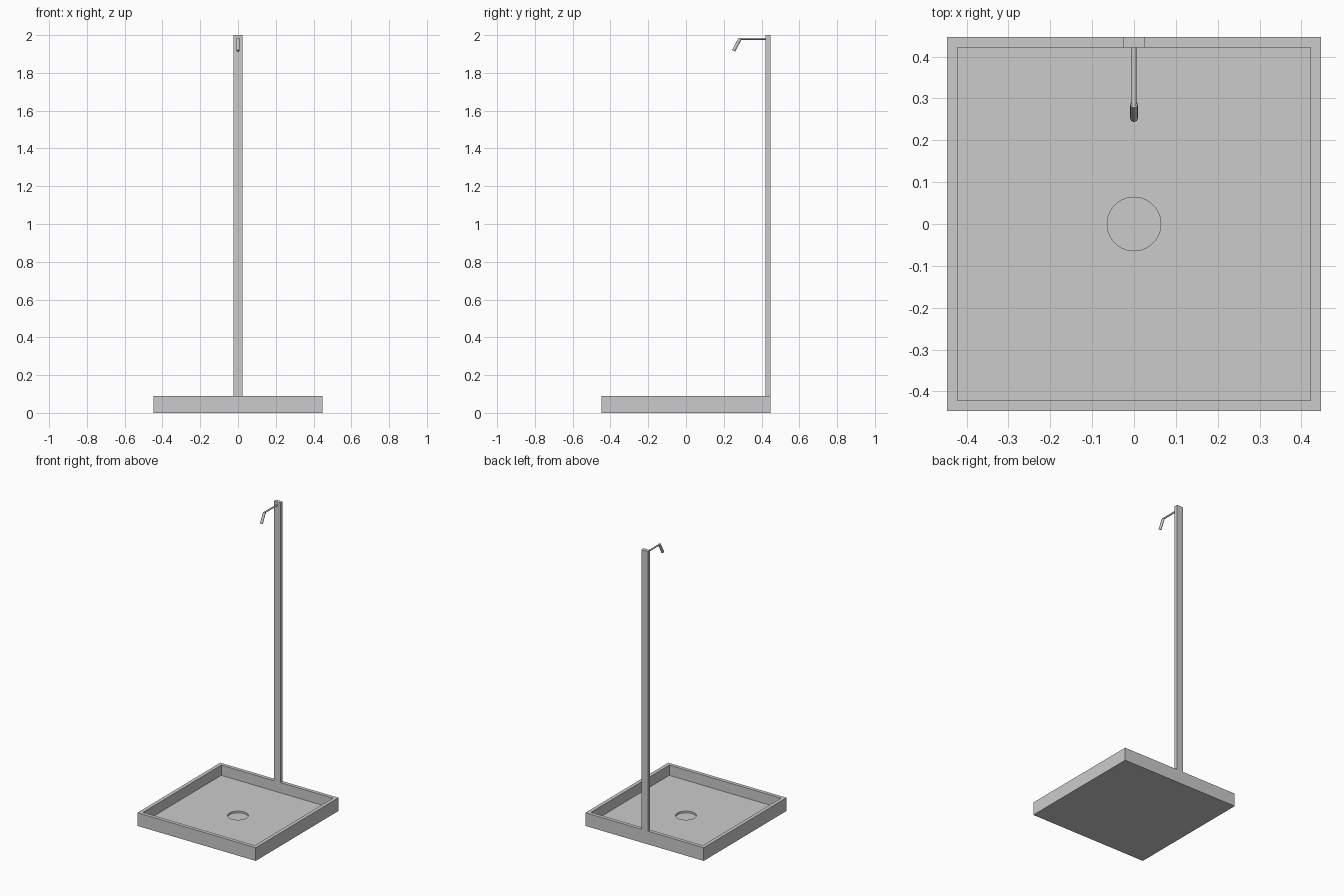
import bpy, bmesh, math
from mathutils import Vector

cube = bpy.data.objects.get("Cube")
if cube:
    bpy.data.objects.remove(cube, do_unlink=True)

grey = bpy.data.materials.new("plain grey")
grey.use_nodes = True
GREY = (0.6, 0.6, 0.6, 1)
grey.diffuse_color = GREY
grey.node_tree.nodes["Principled BSDF"].inputs["Base Color"].default_value = GREY

HALF = 0.447      # half width of the tray
RIM = 0.025       # rim thickness
TRAY_H = 0.09
FLOOR = 0.02
DRAIN_Z = 0.008


def finish(name, bm):
    bmesh.ops.recalc_face_normals(bm, faces=bm.faces)
    mesh = bpy.data.meshes.new(name)
    bm.to_mesh(mesh)
    bm.free()
    mesh.materials.append(grey)
    obj = bpy.data.objects.new(name, mesh)
    bpy.context.collection.objects.link(obj)
    return obj


def box(name, lo, hi):
    lo, hi = Vector(lo), Vector(hi)
    bm = bmesh.new()
    bmesh.ops.create_cube(bm, size=1)
    for v in bm.verts:
        v.co = (lo + hi) / 2 + v.co * (hi - lo)
    return finish(name, bm)


def rod(name, start, end, radius, sides=24):
    start, end = Vector(start), Vector(end)
    axis = end - start
    bm = bmesh.new()
    bmesh.ops.create_cone(bm, cap_ends=True, segments=sides, radius1=radius,
                          radius2=radius, depth=axis.length)
    turn = axis.to_track_quat("Z", "Y")
    for v in bm.verts:
        v.co = turn @ v.co + (start + end) / 2
    obj = finish(name, bm)
    bpy.ops.object.select_all(action="DESELECT")
    obj.select_set(True)
    bpy.context.view_layer.objects.active = obj
    bpy.ops.object.shade_smooth_by_angle(angle=math.radians(40))
    return obj


def cut(target, cutter):
    mod = target.modifiers.new(cutter.name, "BOOLEAN")
    mod.operation = "DIFFERENCE"
    mod.solver = "EXACT"
    mod.object = cutter
    cutter.hide_render = True
    cutter.hide_set(True)


# Square tray, hollowed inside the rim, with a round drain recess
tray = box("shower_tray", (-HALF, -HALF, 0), (HALF, HALF, TRAY_H))
inner = HALF - RIM
cut(tray, box("basin_cutter", (-inner, -inner, FLOOR), (inner, inner, 0.2)))
cut(tray, rod("drain_cutter", (0, 0, DRAIN_Z), (0, 0, 0.15), 0.064, 64))

# Upright column standing on the back rim
box("column", (-0.025, inner, TRAY_H), (0.025, HALF, 2))

# Thin arm and tilted spray head
rod("shower_arm", (0, inner, 1.98), (0, 0.282, 1.98), 0.0055)
rod("shower_head", (0, 0.286, 1.981), (0, 0.252, 1.917), 0.009)
